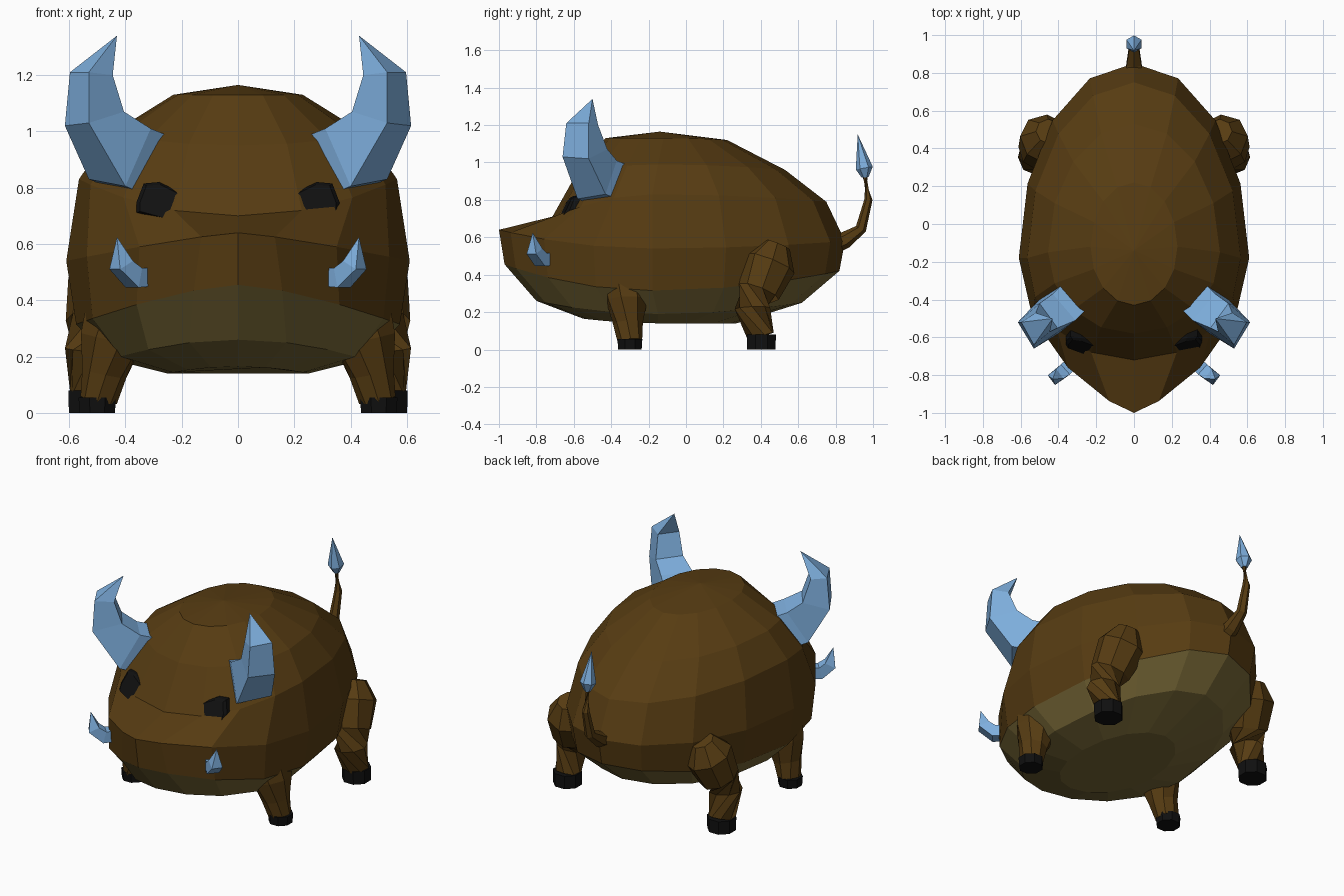
import bpy, bmesh, math
from mathutils import Vector

if "Cube" in bpy.data.objects:
    bpy.data.objects.remove(bpy.data.objects["Cube"])


def material(name, rgb):
    m = bpy.data.materials.new(name)
    m.diffuse_color = (*rgb, 1)
    m.use_nodes = True
    m.node_tree.nodes["Principled BSDF"].inputs["Base Color"].default_value = m.diffuse_color
    return m


BROWN = material("brown_hide", (0.095, 0.045, 0.006))
OLIVE = material("olive_belly", (0.19, 0.14, 0.038))
BLUE = material("pale_blue_horn", (0.21, 0.43, 0.73))
BLACK = material("black", (0.005, 0.005, 0.005))


def loft(name, rings, mats, mirror=False, rule=None):
    """Skin a stack of equal-sized rings; one-point rings become tips."""
    bm = bmesh.new()
    vs = [[bm.verts.new(p) for p in r] for r in rings]
    for a, b in zip(vs, vs[1:]):
        n = max(len(a), len(b))
        for i in range(n):
            j = (i + 1) % n
            if len(b) == 1:
                bm.faces.new((a[i], a[j], b[0]))
            else:
                bm.faces.new((a[i], a[j], b[j], b[i]))
    for end in (vs[0], vs[-1]):
        if len(end) > 2:
            bm.faces.new(end)
    bmesh.ops.recalc_face_normals(bm, faces=bm.faces)
    if rule:
        bm.faces.ensure_lookup_table()
        for f in bm.faces:
            f.material_index = rule(f)
    me = bpy.data.meshes.new(name)
    bm.to_mesh(me)
    bm.free()
    for m in mats:
        me.materials.append(m)
    ob = bpy.data.objects.new(name, me)
    bpy.context.collection.objects.link(ob)
    if mirror:
        mod = ob.modifiers.new("mirror", 'MIRROR')
        mod.use_bisect_axis[0] = False
        mod.use_mirror_merge = False
    return ob


def tube(name, path, sides, mat, mirror=False):
    """Tapered tube along (x, y, z, radius) points; zero radius makes a tip."""
    pts = [Vector(p[:3]) for p in path]
    rings = []
    for k, p in enumerate(path):
        if p[3] == 0:
            rings.append([pts[k]])
            continue
        d = pts[min(k + 1, len(pts) - 1)] - pts[max(k - 1, 0)]
        q = d.to_track_quat('Z', 'Y')
        rings.append([pts[k] + q @ Vector((p[3] * math.cos(a), p[3] * math.sin(a), 0))
                      for a in (math.tau * (i + .5) / sides for i in range(sides))])
    return loft(name, rings, [mat], mirror)


# Body: egg-shaped rings, each
# (front y, widest y, back y, half width, front z, side z, back z, snout sharpness)
SECTIONS = [
    (-0.55, -0.15, 0.27, 0.25, 0.165, 0.140, 0.14, 1.0),
    (-0.80, -0.15, 0.62, 0.45, 0.260, 0.190, 0.25, 1.0),
    (-0.97, -0.18, 0.82, 0.575, 0.455, 0.315, 0.42, 1.35),
    (-1.00, -0.18, 0.85, 0.61, 0.640, 0.540, 0.58, 1.6),
    (-0.72, -0.18, 0.75, 0.565, 0.700, 0.830, 0.79, 0.95),
    (-0.58, -0.15, 0.53, 0.455, 0.950, 0.990, 0.96, 1.0),
    (-0.43, -0.12, 0.22, 0.23, 1.130, 1.130, 1.12, 1.0),
]


def body_ring(yf, yc, yb, w, zf, zm, zb, sharp, n=16):
    ring = []
    for i in range(n):
        a = math.tau * i / n
        c, s = math.sin(a), -math.cos(a)
        x = math.copysign(abs(c) ** (sharp if s < -0.01 else 1), c) * w
        y_end, z_end = (yf, zf) if s < 0 else (yb, zb)
        ring.append((x, yc + (y_end - yc) * abs(s), zm + (z_end - zm) * s * s))
    return ring


rings = [body_ring(*s) for s in SECTIONS] + [[(0, -0.14, 1.165)]]
BELLY_FACES = 32  # the lowest two bands, plus the flat underside
loft("body", rings, [BROWN, OLIVE],
     rule=lambda f: int(f.index < BELLY_FACES or f.calc_center_median().z < 0.17))

# Large horns: four-sided, bent upward, with a root sunk into the head
horn = [
    [(.40, -.58, .805), (.53, -.43, .83), (.43, -.37, 1.01), (.31, -.51, 1.01)],
    [(.53, -.66, 1.03), (.615, -.52, 1.02), (.50, -.42, 1.07), (.405, -.55, 1.07)],
    [(.53, -.64, 1.21), (.597, -.52, 1.21), (.52, -.47, 1.20), (.445, -.57, 1.20)],
    [(.43, -.50, 1.34)],
]
root = [(x - .1, y + .1, z - .04) for x, y, z in horn[0]]
loft("horns", [root] + horn, [BLUE], mirror=True)

# Tusks at the sides of the snout
tube("tusks", [(.29, -.70, .485, .045), (.37, -.775, .48, .05),
               (.415, -.81, .525, .045), (.43, -.82, .625, 0)], 4, BLUE, True)

# Eyes: slanted blocks with chamfered fronts
outline = [(.11, .72), (.12, .742), (.28, .82), (.335, .815),
           (.36, .75), (.36, .712), (.25, .682), (.12, .705)]


def eye_ring(scale, depth):
    cx, cz = .255, .745
    return [(cx + (x - cx) * scale, -.695 + (z - .7) * .5 + .5 * (x - .11) ** 2 + depth,
             cz + (z - cz) * scale) for x, z in outline]


loft("eyes", [eye_ring(.88, 0), eye_ring(1, .018), eye_ring(1, .10)], [BLACK], True)

# Front legs and hooves
tube("front_legs", [(.43, -.315, .34, .125), (.45, -.315, .26, .115),
                    (.475, -.31, .14, .08), (.495, -.30, .045, .066)], 8, BROWN, True)
tube("front_hooves", [(.50, -.30, .055, .072), (.50, -.30, 0, .068)], 8, BLACK, True)

# Hind legs with a bulging thigh, and hooves
tube("hind_legs", [(.45, .49, .56, .07), (.465, .45, .46, .14), (.50, .39, .31, .115),
                   (.52, .355, .22, .095), (.525, .40, .07, .075)], 8, BROWN, True)
tube("hind_hooves", [(.525, .403, .08, .084), (.525, .403, 0, .082)], 8, BLACK, True)

# Tail with an arrowhead tip
tube("tail", [(0, .78, .56, .055), (0, .85, .585, .045), (0, .935, .645, .03),
              (0, .975, .80, .022), (0, .955, .94, .016)], 6, BROWN)
tube("tail_tip", [(0, .958, .92, .018), (0, .953, .97, .046), (0, .918, 1.15, 0)], 6, BLUE)
